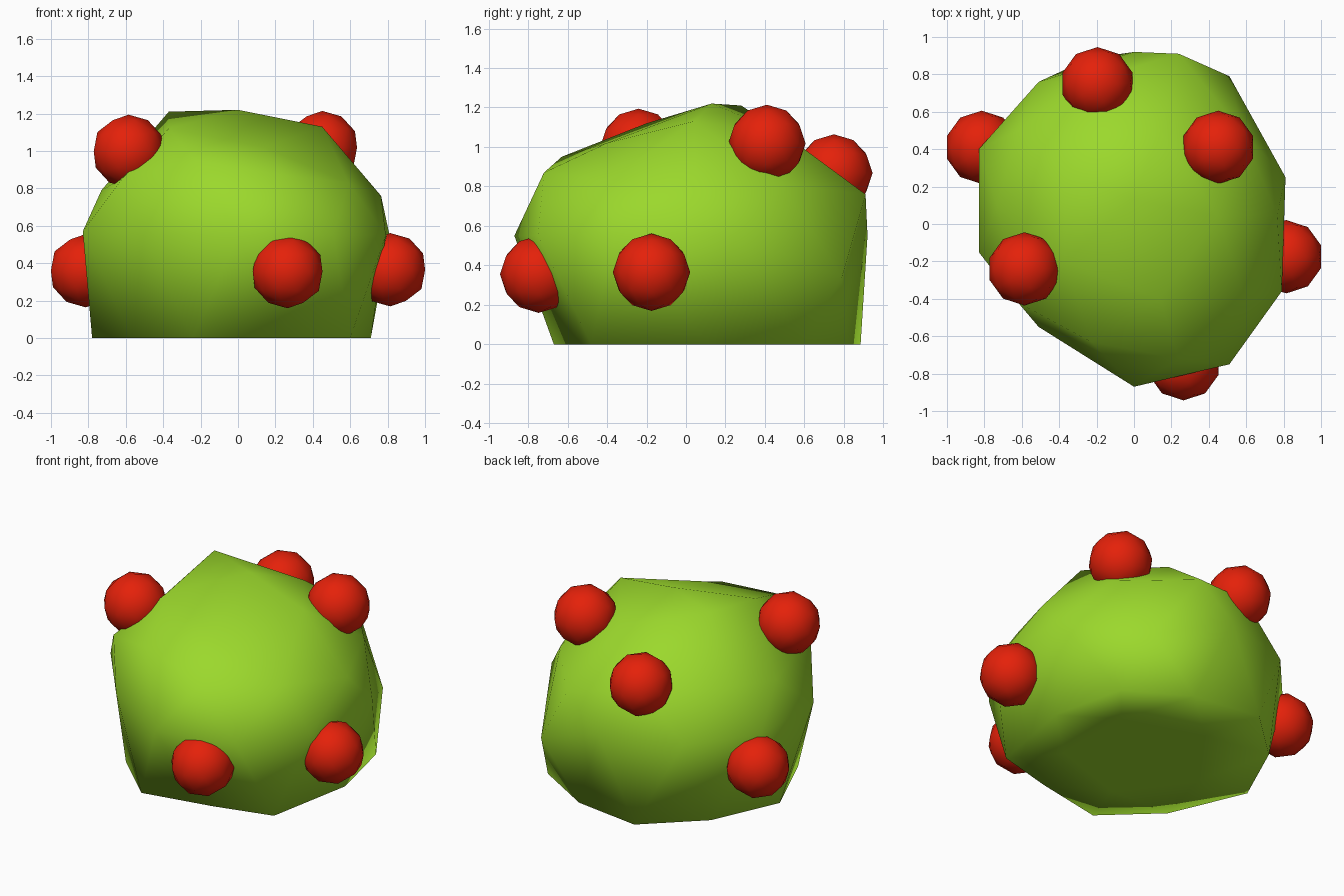
import bpy, bmesh
from mathutils import Vector

if "Cube" in bpy.data.objects:
    bpy.data.objects.remove(bpy.data.objects["Cube"])


def material(name, color):
    mat = bpy.data.materials.new(name)
    mat.diffuse_color = color
    mat.use_nodes = True
    mat.node_tree.nodes["Principled BSDF"].inputs["Base Color"].default_value = mat.diffuse_color
    return mat


def ball(name, mat, radius, location=(0, 0, 0), shape=None):
    bm = bmesh.new()
    bmesh.ops.create_icosphere(bm, subdivisions=2, radius=radius)
    if shape:
        shape(bm)
    for f in bm.faces:
        f.smooth = True
    bmesh.ops.recalc_face_normals(bm, faces=bm.faces[:])
    mesh = bpy.data.meshes.new(name)
    bm.to_mesh(mesh)
    bm.free()
    mesh.materials.append(mat)
    obj = bpy.data.objects.new(name, mesh)
    obj.location = location
    bpy.context.collection.objects.link(obj)
    return obj


# Irregular landmarks of the bush, pulled out of the squashed ball
CROWN = [(0, .13, 1.22), (.45, .04, 1.13), (.14, -.40, 1.02), (.14, .49, 1.07),
         (-.37, -.20, 1.12), (-.37, .28, 1.21)]
SHOULDER = [(.765, .05, .76), (.24, -.72, .87), (.24, .91, .76), (-.62, -.42, .85),
            (-.62, .50, .86), (.59, -.39, .83), (.58, .49, .81), (-.23, -.63, .95),
            (-.23, .77, .85), (-.73, .10, .79)]
WAIST = [(0, -.87, .55), (.51, -.75, .55), (.79, -.36, .55), (.81, .25, .55),
         (.51, .79, .34), (0, .92, .55), (-.51, .76, .55), (-.83, .40, .57),
         (-.83, -.15, .57), (-.51, -.55, .55)]
FOOT = [(.60, -.48, 0), (.60, .59, 0), (-.24, -.67, 0), (-.24, .885, 0), (-.78, .13, 0),
        (.71, .11, 0), (.22, -.58, 0), (.21, .82, 0), (-.57, -.36, 0), (-.58, .57, 0)]


def bush_shape(bm):
    # Squash the ball and flatten its underside on the ground
    for v in bm.verts:
        z = 0 if v.co.z < -.1 else .55 + .67 * v.co.z
        v.co = (.87 * v.co.x, .87 * v.co.y + .06, z)
    base = {v: v.co.copy() for v in bm.verts}
    # Move the nearest free vertex to each landmark
    for point in CROWN + SHOULDER + WAIST + FOOT:
        p = Vector(point)
        v = min(base, key=lambda k: (base[k] - p).length)
        v.co = p
        del base[v]


ball("bush", material("leaf_green", (.33, .69, .025, 1)), 1, shape=bush_shape)

# Berries scattered around the bush
red = material("berry_red", (.78, .015, .003, 1))
berries = [(.265, -.747, .355), (.814, -.175, .365), (-.814, .41, .36),
           (.45, .41, 1.018), (-.585, -.24, .998), (-.195, .75, .868)]
for i, spot in enumerate(berries):
    ball(f"berry_{i + 1}", red, .196, spot)
